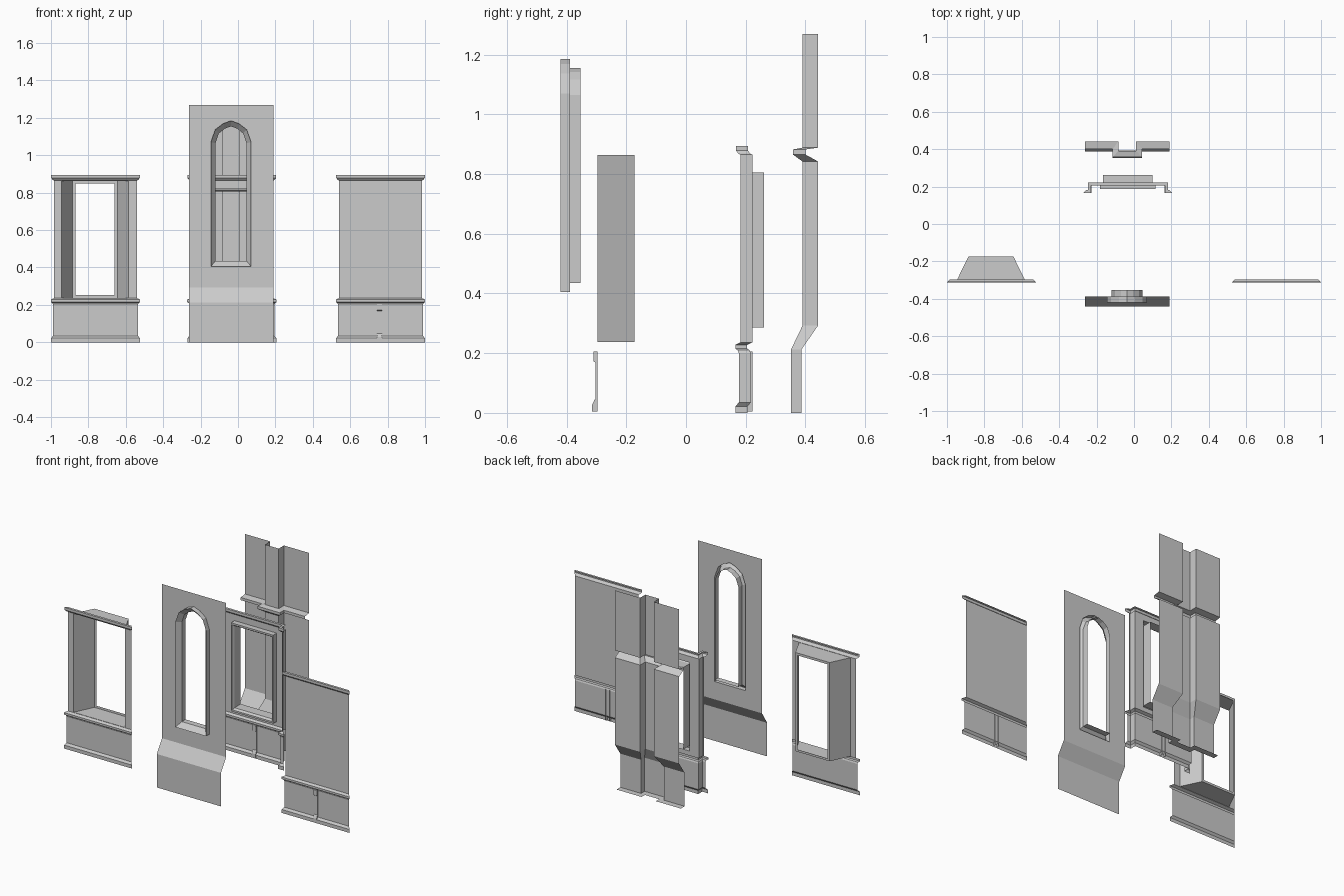
import bpy, bmesh

if "Cube" in bpy.data.objects:
    bpy.data.objects.remove(bpy.data.objects["Cube"])

# moulded wall profile: (projection, z) for skirting, dado rail, cornice
PROFILE = [(.016, 0), (.016, .022), (.005, .035), (.005, .2), (.009, .21), (.017, .215),
           (.017, .228), (0, .236), (0, .865), (.006, .868), (.015, .878), (.015, .894), (0, .894)]
WALL_ROW = 7


def finish(name, bm):
    """Weld, orient towards the front, and make the object."""
    bmesh.ops.remove_doubles(bm, verts=bm.verts, dist=1e-5)
    bmesh.ops.recalc_face_normals(bm, faces=bm.faces)
    bm.normal_update()
    if sum(f.normal.y * f.calc_area() for f in bm.faces) > 0:
        bmesh.ops.reverse_faces(bm, faces=bm.faces)
    me = bpy.data.meshes.new(name)
    bm.to_mesh(me)
    bm.free()
    ob = bpy.data.objects.new(name, me)
    bpy.context.collection.objects.link(ob)
    return ob


def skin(bm, rows, closed=False, skip=None):
    """Quads between successive rows of points."""
    vs = [[bm.verts.new(p) for p in r] for r in rows]
    n = len(vs[0])
    for j in range(len(vs) - 1):
        for i in range(n if closed else n - 1):
            if (i, j) != skip:
                k = (i + 1) % n
                bm.faces.new((vs[j][i], vs[j][k], vs[j + 1][k], vs[j + 1][i]))


def holed_wall(bm, outer, inner):
    """Flat wall between an outer outline and an opening."""
    edges = []
    for loop in (outer, inner):
        v = [bm.verts.new(p) for p in loop]
        edges += [bm.edges.new((v[i], v[(i + 1) % len(v)])) for i in range(len(v))]
    bmesh.ops.triangle_fill(bm, use_beauty=True, edges=edges, normal=(0, -1, 0))


def rect(cx, hw, z0, z1, y):
    return [(cx - hw, y, z0), (cx + hw, y, z0), (cx + hw, y, z1), (cx - hw, y, z1)]


def moulded(bm, cx, path, skip=None):
    """Sweep the wall profile along a plan path of (x, y, mitre x)."""
    skin(bm, [[(cx + x + m * d, y - d, z) for x, y, m in path] for d, z in PROFILE], skip=skip)


def batten(name, cx, y, hw=.013):
    """Small upright with a foot and cap on the dado."""
    prof = [(.018, .005), (.018, .028), (.010, .045), (.007, .048), (.007, .168),
            (.013, .172), (.013, .205)]
    bm = bmesh.new()
    skin(bm, [[(cx - hw, y, z), (cx - hw, y - d, z), (cx + hw, y - d, z), (cx + hw, y, z)]
              for d, z in prof])
    finish(name, bm)


HW = .222
# left panel with splayed window recess
bm = bmesh.new()
y = -.296
moulded(bm, -.762, [(-HW, y, -1), (HW, y, 1)], skip=(0, WALL_ROW))
hole = rect(-.765, .18, .238, .863, y)
holed_wall(bm, rect(-.762, HW, .236, .865, y), hole)
skin(bm, [hole, rect(-.765, .12, .238, .863, -.173), rect(-.765, .105, .252, .848, -.173)], True)
finish("splayed_window_panel", bm)

# right plain panel
bm = bmesh.new()
moulded(bm, .762, [(-HW, y, -1), (HW, y, 1)])
finish("plain_panel", bm)
batten("plain_panel_batten", .757, y)

# middle panel with edge returns and framed opening
bm = bmesh.new()
cx, y, f = -.0325, .222, .182
moulded(bm, cx, [(-HW, f, -1), (-.213, f, 1), (-.213, y, 1),
                 (.213, y, -1), (.213, f, -1), (HW, f, 1)], skip=(2, WALL_ROW))
hole = rect(cx, .148, .265, .825, y)
holed_wall(bm, rect(cx, .213, .236, .865, y), hole)
skin(bm, [hole, rect(cx, .148, .265, .825, .187), rect(cx, .139, .276, .814, .187),
          rect(cx, .132, .286, .805, .2), rect(cx, .132, .286, .805, .262)], True)
finish("framed_window_panel", bm)
batten("framed_panel_batten", cx, y)


# front outer wall with plinth slope and pointed window
def arch(hw, z0, spring, shoulder, apex, y, cx=-.0375):
    half = [(hw, spring), (hw * .78, shoulder), (hw * .4, shoulder + (apex - shoulder) * .66)]
    return ([(cx - hw, y, z0), (cx + hw, y, z0)] + [(cx + x, y, z) for x, z in half]
            + [(cx, y, apex)] + [(cx - x, y, z) for x, z in reversed(half)])


bm = bmesh.new()
cx, hw, y = -.036, .225, -.388
skin(bm, [[(cx - hw, yy, z), (cx + hw, yy, z)] for yy, z in ((-.44, 0), (-.44, .212), (y, .292))])
hole = arch(.108, .405, 1.07, 1.137, 1.185, y)
holed_wall(bm, rect(cx, hw, .292, 1.268, y), hole)
skin(bm, [hole, arch(.108, .405, 1.07, 1.137, 1.185, -.42),
          arch(.083, .435, 1.065, 1.117, 1.155, -.42 + .03),
          arch(.083, .435, 1.065, 1.117, 1.155, -.353)], True)
finish("arched_window_wall", bm)

# rear outer wall with central buttress: (z, wall y, buttress y, buttress half width)
bm = bmesh.new()
rows = [(0, .425, .392, .05), (0, .387, .352, .08), (.213, .387, .352, .08),
        (.292, .442, .39, .048), (.842, .442, .39, .048), (.865, .40, .358, .078),
        (.882, .40, .358, .078), (.888, .442, .39, .048), (1.268, .442, .39, .048)]
skin(bm, [[(cx - hw, w, z), (cx - b, w, z), (cx - b, p, z),
           (cx + b, p, z), (cx + b, w, z), (cx + hw, w, z)] for z, w, p, b in rows])
finish("buttress_wall", bm)
